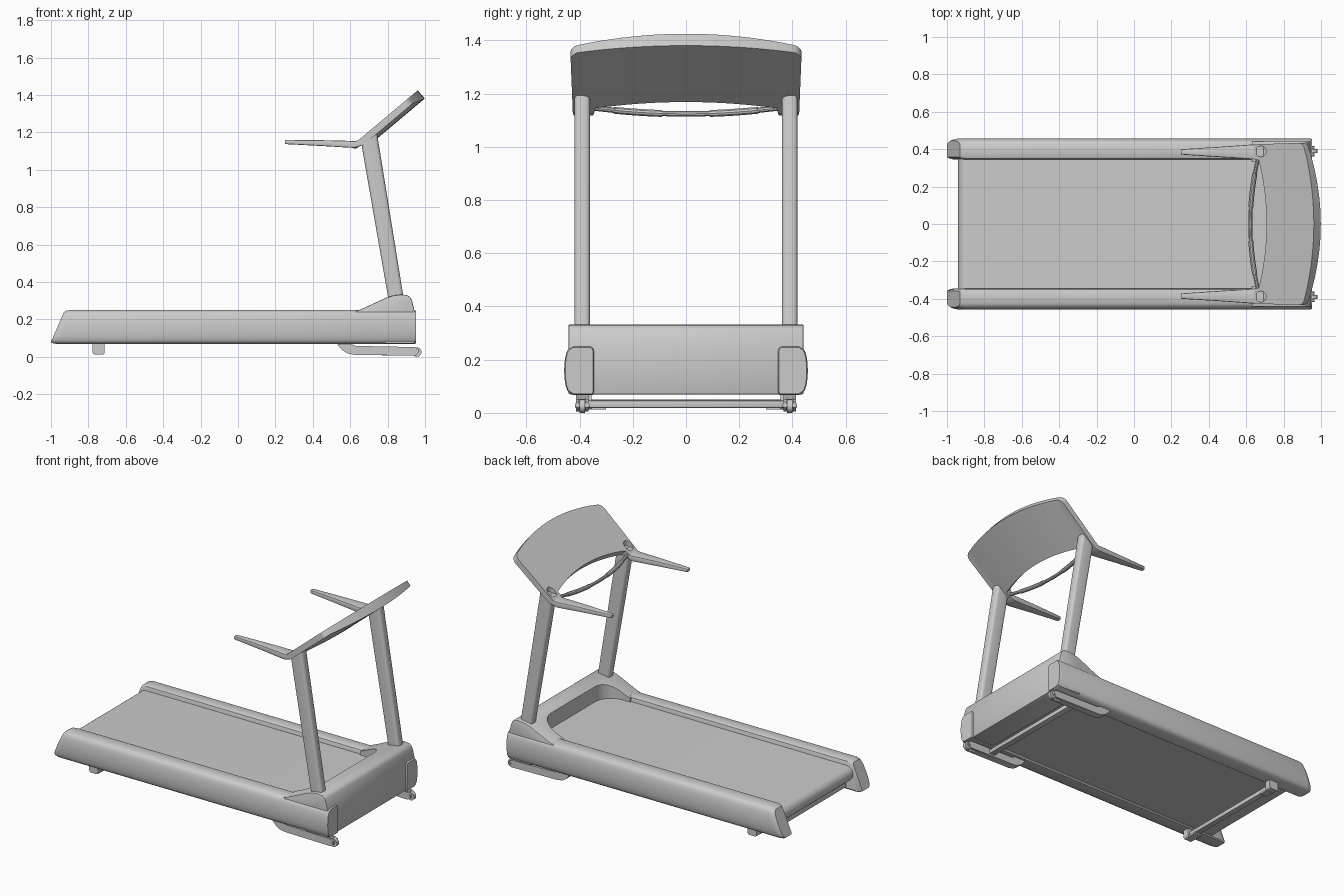
import bpy, bmesh, math
from mathutils import Vector

if "Cube" in bpy.data.objects:
    bpy.data.objects.remove(bpy.data.objects["Cube"])


def loft(name, rings, mirror=False, bevel=0.0):
    """Skin a list of closed rings and cap both ends."""
    bm = bmesh.new()
    vs = [[bm.verts.new(p) for p in r] for r in rings]
    n = len(rings[0])
    for a, b in zip(vs, vs[1:]):
        for i in range(n):
            j = (i + 1) % n
            bm.faces.new((a[i], a[j], b[j], b[i]))
    bm.faces.new(vs[0])
    bm.faces.new(vs[-1])
    bmesh.ops.recalc_face_normals(bm, faces=bm.faces)
    me = bpy.data.meshes.new(name)
    bm.to_mesh(me)
    bm.free()
    ob = bpy.data.objects.new(name, me)
    bpy.context.collection.objects.link(ob)
    if bevel:
        m = ob.modifiers.new("bevel", 'BEVEL')
        m.width, m.segments, m.limit_method = bevel, 2, 'ANGLE'
    if mirror:
        m = ob.modifiers.new("mirror", 'MIRROR')
        m.use_axis = (False, True, False)
        m.use_mirror_merge = False
    return ob


def extrude_y(name, prof, y0, y1, **kw):
    return loft(name, [[(x, y, z) for x, z in prof] for y in (y0, y1)], **kw)


def box(name, x0, x1, y0, y1, z0, z1, **kw):
    return extrude_y(name, [(x0, z0), (x1, z0), (x1, z1), (x0, z1)], y0, y1, **kw)


def circle(cx, cy, r, n=24, a0=0.0, a1=2 * math.pi):
    return [(cx + r * math.cos(a0 + (a1 - a0) * i / n),
             cy + r * math.sin(a0 + (a1 - a0) * i / n)) for i in range(n)]


def rounded_rect(x0, x1, y0, y1, r, n=6):
    pts = []
    for k, (cx, cy) in enumerate([(x1 - r, y1 - r), (x0 + r, y1 - r),
                                  (x0 + r, y0 + r), (x1 - r, y0 + r)]):
        for i in range(n + 1):
            a = math.pi / 2 * (k + i / n)
            pts.append((cx + r * math.cos(a), cy + r * math.sin(a)))
    return pts


def tube(name, pts, r):
    cu = bpy.data.curves.new(name, 'CURVE')
    cu.dimensions, cu.bevel_depth, cu.bevel_resolution = '3D', r, 3
    cu.use_fill_caps = True
    sp = cu.splines.new('POLY')
    sp.points.add(len(pts) - 1)
    for p, co in zip(sp.points, pts):
        p.co = (*co, 1)
    ob = bpy.data.objects.new(name, cu)
    bpy.context.collection.objects.link(ob)
    return ob


def cut(ob, cutter):
    cutter.hide_render = True
    m = ob.modifiers.new("cut", 'BOOLEAN')
    m.operation, m.object, m.solver = 'DIFFERENCE', cutter, 'EXACT'
    cutters.append(cutter)


cutters = []

# Side rails: bulged outer face, slanted rear end
sec = [(.35, .068), (.345, .075), (.345, .235), (.349, .245), (.358, .25), (.425, .25)]
sec += [(.437 + .021 * math.cos(a), .159 + .083 * math.sin(a))
        for a in [math.radians(80 - 16 * i) for i in range(11)]] + [(.425, .068)]


def rail_ring(dx, k):
    return [(-1 + dx + .07 * (z - .07) / .18, .40 + (y - .40) * k, .16 + (z - .16) * (.5 + k / 2))
            for y, z in sec]


front = [(.94, y, z) for y, z in sec]
cap = [(.953, .40 + (y - .40) * .93, .16 + (z - .16) * .96) for y, z in sec]
loft("side_rail", [rail_ring(0, .78), rail_ring(.012, .92), rail_ring(.035, 1), front, cap],
     mirror=True)

# Running belt with round rear roller end, and the pan beneath
belt = circle(-.892, .172, .048, 14, math.pi / 2, 1.5 * math.pi)
extrude_y("running_belt", belt + [(-.892, .124), (.80, .124), (.80, .22)], -.35, .35)
box("deck_pan", -.89, .80, -.35, .35, .08, .15)

# Motor hood with U-shaped opening around the belt
hood = extrude_y("motor_hood", [
    (.63, .245), (.66, .255), (.72, .283), (.79, .315), (.83, .328), (.87, .333), (.905, .33),
    (.922, .318), (.932, .295), (.945, .24), (.945, .07), (.785, .07), (.785, .2), (.63, .2)],
    -.442, .442, bevel=.006)
opening = rounded_rect(.3, .80, -.335, .335, .11)
cut(hood, loft("hood_cutter", [[(x, y, z) for x, y in opening] for z in (.14, .5)]))

# Uprights, tops trimmed to the console slope
post = rounded_rect(-.041, .041, -.029, .029, .017, 4)
low = [(.85 + x, .39 + y, .28) for x, y in post]
top = [(.70 + x, .39 + y, 1.125 + .84 * (.06 + x)) for x, y in post]
loft("upright", [low, top], mirror=True)

# Console panel: flat sloped top, curved outline, thicker in the middle
base = Vector((.64, 0, 1.155))
along, normal = Vector((.765, 0, .643)), Vector((-.643, 0, .765))
half = [0, .04, .08, .12, .16, .20, .24, .28, .32, .345, .352, .375, .402]
half += [.402 + .03 * math.sin(math.radians(a)) for a in (20, 40, 58, 74, 88)]
rings = []
for y in [-v for v in reversed(half[1:])] + half:
    q = abs(y)
    u0 = .09 - .055 * (q / .345) ** 2 if q < .35 else 0
    u1 = .42 - .065 * (q / .4) ** 2
    if q > .402:
        u1 -= .03 - math.sqrt(.03 ** 2 - (q - .402) ** 2)
    t = .037 + .021 * max(0, 1 - (q / .40) ** 2)
    ring = []
    for u, h in ((u0, 0), (u1, 0), (u1, -t), (u0, -t)):
        p = base + along * u + normal * h
        ring.append((p.x, y * (.985 + .06 * u), p.z))
    rings.append(ring)
console = loft("console_panel", rings)

# Round recesses at the panel's lower corners
for s in (-1, 1):
    ring = circle(.678, s * .388, .029)
    cut(console, loft("recess_cutter", [[(x, y, z) for x, y in ring] for z in (1.168, 1.3)]))

# Tapered hand rests
arm = [(.25, 1.140, 1.157, .374, .396), (.256, 1.137, 1.160, .371, .40),
       (.45, 1.127, 1.158, .358, .412), (.58, 1.119, 1.155, .350, .421),
       (.62, 1.117, 1.153, .347, .424), (.645, 1.122, 1.157, .346, .425),
       (.67, 1.135, 1.160, .346, .425)]
loft("hand_rest", [[(x, y, z) for y, z in rounded_rect(yi, yo, zl, zh, .006, 2)]
                   for x, zl, zh, yi, yo in arm], mirror=True)


# Bowed cross handle with two sensor grips
def bow(y0, y1, n):
    ys = [y0 + (y1 - y0) * i / n for i in range(n + 1)]
    return [(.622 + .043 * (y / .36) ** 2, y, 1.124 + .024 * (y / .36) ** 2) for y in ys]


tube("cross_handle", bow(-.36, .36, 24), .0105)
for s in (-1, 1):
    tube("sensor_grip", bow(s * .09, s * .27, 8), .0135)

# Front support legs with transport wheels
leg = [(.53, .07), (.54, .055), (.56, .033), (.585, .018), (.62, .011), (.945, .006),
       (.965, .02), (.965, .04), (.945, .052), (.63, .058), (.60, .07)]
extrude_y("front_leg_outer", leg, .403, .414, mirror=True)
extrude_y("front_leg_inner", leg, .366, .377, mirror=True)
extrude_y("front_leg_core", [(x if x < .9 else x - .05, z) for x, z in leg], .376, .404, mirror=True)
extrude_y("transport_wheel", circle(.956, .025, .025), .379, .401, mirror=True)
extrude_y("wheel_axle", circle(.956, .028, .008, 12), .362, .418, mirror=True)

# Cross bars and rear feet
box("front_cross_bar", .765, .805, -.37, .37, .018, .046, bevel=.005)
box("rear_cross_bar", -.762, -.725, -.37, .37, .022, .05, bevel=.005)
foot = rounded_rect(-.777, -.713, .013, .085, .012, 3)
extrude_y("rear_foot", foot, .355, .395, mirror=True)
box("rear_foot_pad", -.77, -.72, .30, .36, .012, .024, mirror=True)

# Apply modifiers, drop cutters, smooth shading
bpy.ops.object.select_all(action='SELECT')
bpy.context.view_layer.objects.active = console
bpy.ops.object.convert(target='MESH')
for c in cutters:
    bpy.data.objects.remove(c)
bpy.ops.object.select_all(action='SELECT')
bpy.context.view_layer.objects.active = console
bpy.ops.object.shade_smooth_by_angle(angle=math.radians(32))
